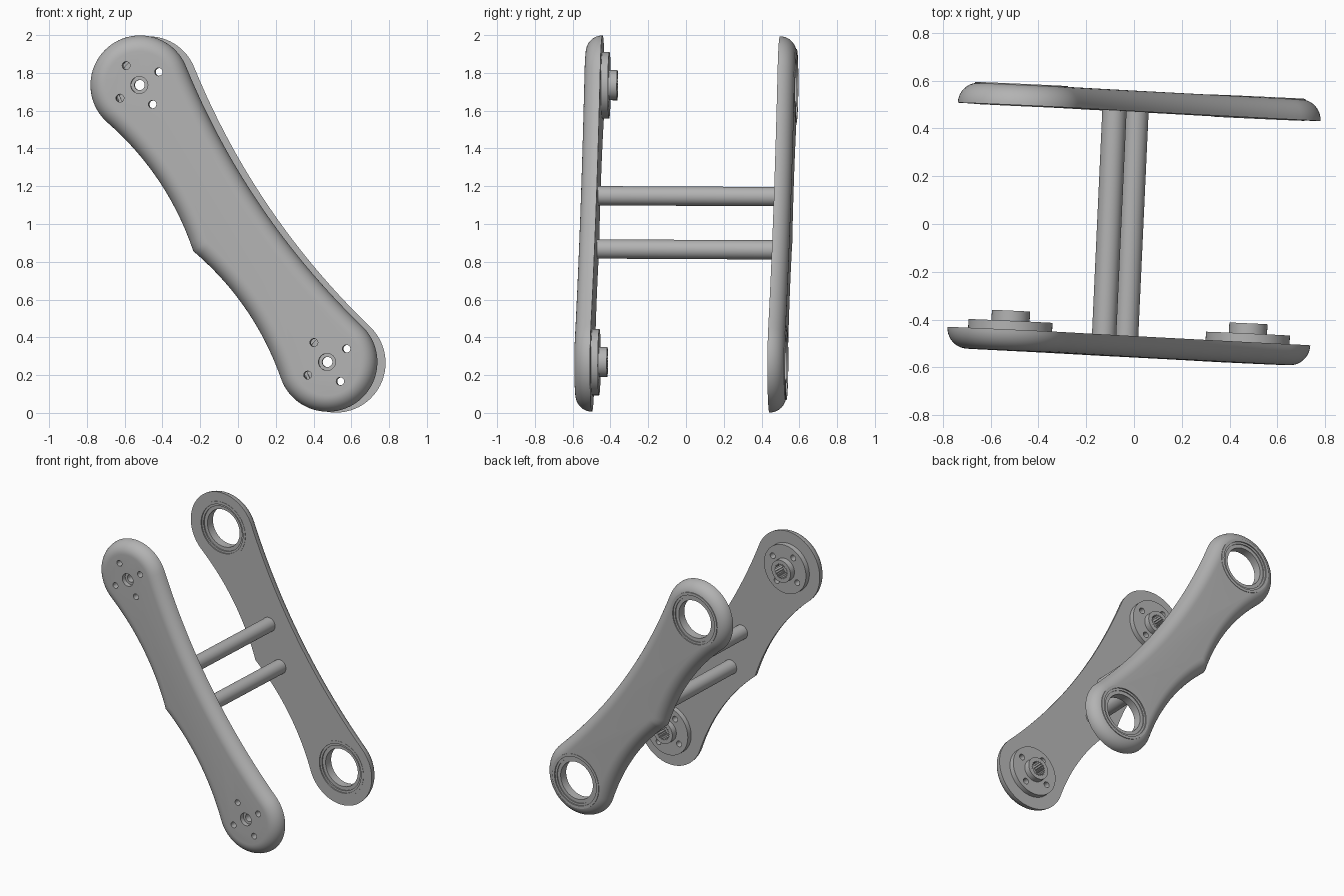
import bpy, bmesh
from math import sin, cos, pi, atan
from mathutils import Matrix, Vector, Euler

cube = bpy.data.objects.get("Cube")
if cube:
    bpy.data.objects.remove(cube, do_unlink=True)

# One plain grey for everything
grey = bpy.data.materials.new("plain grey")
grey.use_nodes = True
GREY = (0.45, 0.45, 0.45, 1)
grey.diffuse_color = GREY
grey.node_tree.nodes["Principled BSDF"].inputs["Base Color"].default_value = GREY

# Working frame: s runs along the arm, p across it, n towards the front
HUB, RADIUS, INNER, THICK = 0.886, 0.263, 0.47, 0.087
along, across = Vector((0.5617, 0, -0.8274)), Vector((0.8274, 0, 0.5617))
frame = Matrix((along, across, Vector((0, -1, 0)))).transposed().to_4x4()
PLACE = (Matrix.Translation((0, 0, 1)) @ Euler((-0.005, 0, -0.046)).to_matrix().to_4x4()
         @ frame)
HUBS = {"upper": -HUB, "lower": HUB}


def finish(bm, name):
    bm.transform(PLACE)
    bmesh.ops.recalc_face_normals(bm, faces=bm.faces)
    mesh = bpy.data.meshes.new(name)
    bm.to_mesh(mesh)
    bm.free()
    mesh.materials.append(grey)
    ob = bpy.data.objects.new(name, mesh)
    bpy.context.collection.objects.link(ob)
    return ob


def activate(ob):
    bpy.ops.object.select_all(action='DESELECT')
    ob.select_set(True)
    bpy.context.view_layer.objects.active = ob


def smooth(ob):
    activate(ob)
    bpy.ops.object.shade_smooth_by_angle(angle=pi / 6)


def cut(ob, bm):
    cutter = finish(bm, "cutter")
    cutter.hide_render = True
    mod = ob.modifiers.new("cut", 'BOOLEAN')
    mod.operation, mod.solver, mod.object = 'DIFFERENCE', 'EXACT', cutter
    activate(ob)
    bpy.ops.object.modifier_apply(modifier=mod.name)
    bpy.data.objects.remove(cutter, do_unlink=True)


def skin(bm, loops, closed=False):
    """Join successive loops of points with quads, capping or closing the ends."""
    rows = [[bm.verts.new(p) for p in loop] for loop in loops]
    pairs = list(zip(rows, rows[1:] + rows[:1])) if closed else list(zip(rows, rows[1:]))
    for a, b in pairs:
        for i in range(len(a)):
            j = (i + 1) % len(a)
            bm.faces.new((a[i], a[j], b[j], b[i]))
    if not closed:
        bm.faces.new(rows[0])
        bm.faces.new(rows[-1])


def circle(s, p, n, r, count=48, tooth=0):
    return [(s + (r - tooth * (i % 2)) * cos(2 * pi * i / count),
             p + (r - tooth * (i % 2)) * sin(2 * pi * i / count), n) for i in range(count)]


def rod(bm, s, p, r, n0, n1, count=48, tooth=0):
    skin(bm, [circle(s, p, n, r, count, tooth) for n in (n0, n1)])


def bolt_holes(bm, s, n0, n1):
    for k in range(4):
        rod(bm, s + 0.124 * cos(k * pi / 2), 0.124 * sin(k * pi / 2), 0.021, n0, n1, 20)


def outline():
    """Waisted arm with round ends and a pointed bump on one side."""
    la, ra = atan(0.265), atan(0.21)
    ls, rs = HUB - RADIUS * sin(la), HUB - RADIUS * sin(ra)
    lp, rp = RADIUS * cos(la), RADIUS * cos(ra)
    pts = []
    for i in range(-20, 20):
        u = abs(i) / 20
        pts.append(Vector((ls * i / 20, -0.26 + (0.26 - lp) * u + 0.22 * u * (1 - u))))
    a0, a1 = -pi / 2 - la, pi / 2 + ra
    for i in range(40):
        a = a0 + (a1 - a0) * i / 40
        pts.append(Vector((HUB + RADIUS * cos(a), RADIUS * sin(a))))
    for i in range(20, -20, -1):
        pts.append(Vector((rs * i / 20, 0.17 + (rp - 0.17) * (i / 20) ** 2)))
    for i in range(40):
        a = pi - a1 + (a1 - a0) * i / 40
        pts.append(Vector((-HUB + RADIUS * cos(a), RADIUS * sin(a))))
    return pts


def plate(name, side):
    pts = outline()
    normals = []
    for i in range(len(pts)):
        t = (pts[(i + 1) % len(pts)] - pts[i - 1]).normalized()
        normals.append(Vector((t.y, -t.x)))
    loops = []
    for k in range(11):
        a = k / 10 * pi / 2
        inset, n = 0.085 * (1 - cos(a)), side * (INNER + THICK * sin(a))
        loops.append([(*(q - m * inset), n) for q, m in zip(pts, normals)])
    bm = bmesh.new()
    skin(bm, loops)
    return finish(bm, name)


# Front plate with bolt holes and a counterbored centre hole at each end
front = plate("front_plate", 1)
holes, bores = bmesh.new(), bmesh.new()
for s in HUBS.values():
    bolt_holes(holes, s, 0.4, 0.6)
    rod(holes, s, 0, 0.027, 0.4, 0.6, 32)
    rod(bores, s, 0, 0.045, 0.525, 0.6)
cut(front, holes)
cut(front, bores)
smooth(front)

# Flanged, splined hubs on the inside of the front plate
for label, s in HUBS.items():
    for part, r, n0, n1 in (("flange", 0.176, 0.433, INNER), ("boss", 0.08, 0.39, 0.433)):
        bm = bmesh.new()
        rod(bm, s, 0, r, n0, n1, 64)
        ob = finish(bm, label + "_hub_" + part)
        bm = bmesh.new()
        rod(bm, s, 0, 0.055, 0.35, 0.5, 40, 0.01)
        if part == "flange":
            bolt_holes(bm, s, 0.4, 0.5)
        cut(ob, bm)
        smooth(ob)

# Back plate with a large opening at each end
back = plate("back_plate", -1)
bm = bmesh.new()
for s in HUBS.values():
    rod(bm, s, 0, 0.188, -0.4, -0.6, 64)
cut(back, bm)
smooth(back)

# Stepped bearing rings in the back plate
steps = [(0.195, 0.468), (0.195, 0.560), (0.175, 0.560), (0.175, 0.552), (0.16, 0.552),
         (0.16, 0.545), (0.135, 0.545), (0.135, 0.485), (0.16, 0.485), (0.16, 0.476),
         (0.175, 0.476), (0.175, 0.468)]
for label, s in HUBS.items():
    bm = bmesh.new()
    skin(bm, [circle(s, 0, -n, r, 64) for r, n in steps], closed=True)
    smooth(finish(bm, label + "_bearing_ring"))

# Two rods joining the plates
for label, s, p in (("upper", -0.18, -0.003), ("lower", 0.105, -0.085)):
    bm = bmesh.new()
    rod(bm, s, p, 0.051, -INNER - 0.01, INNER + 0.01)
    smooth(finish(bm, label + "_cross_rod"))
